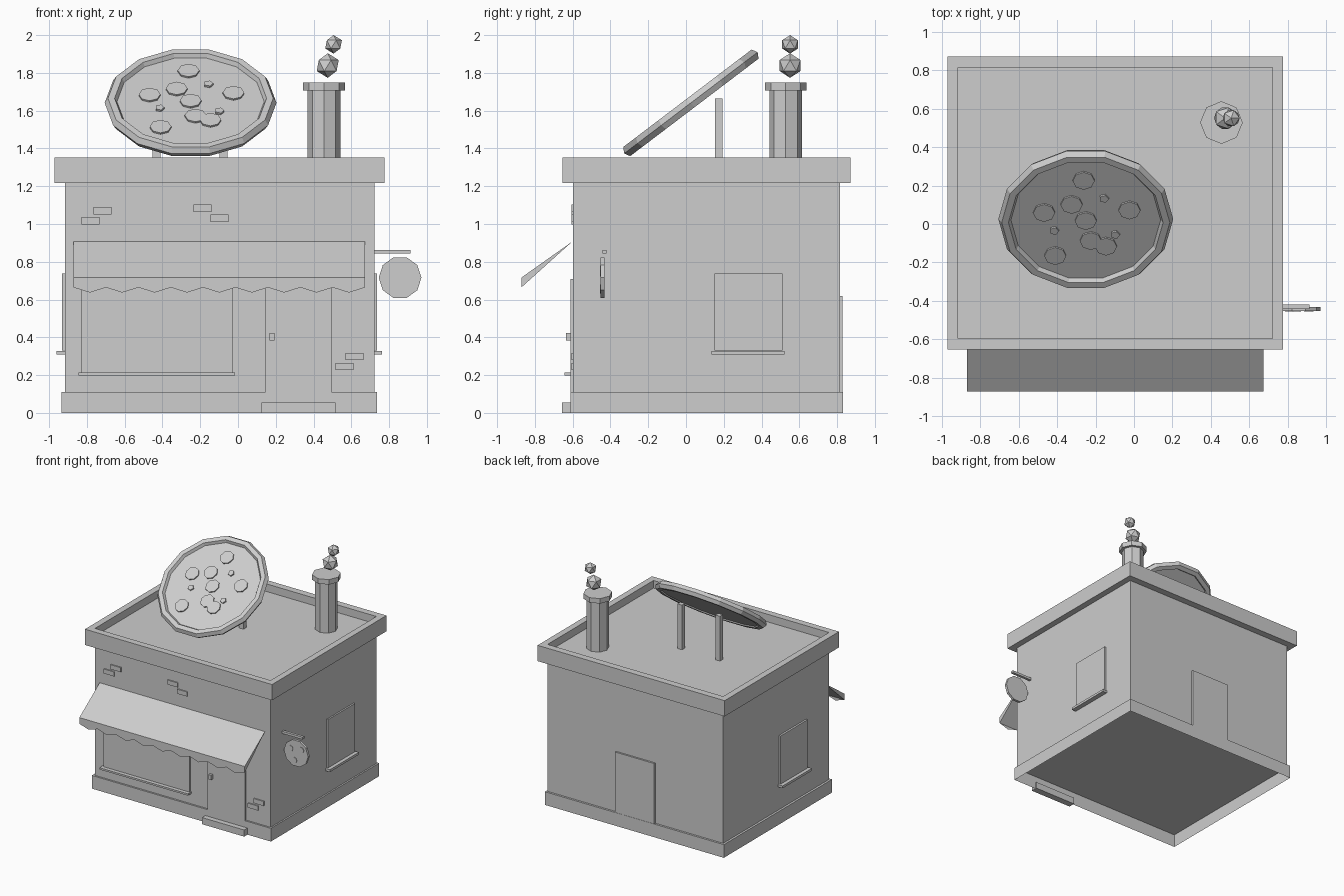
import bpy, bmesh, math
from mathutils import Matrix, Vector

if "Cube" in bpy.data.objects:
    bpy.data.objects.remove(bpy.data.objects["Cube"])

grey = bpy.data.materials.new("light_grey")
grey.diffuse_color = (0.61, 0.61, 0.61, 1)
grey.use_nodes = True
grey.node_tree.nodes["Principled BSDF"].inputs["Base Color"].default_value = grey.diffuse_color


def finish(name, bm, matrix=None):
    if matrix is not None:
        bm.transform(matrix)
    bmesh.ops.recalc_face_normals(bm, faces=bm.faces)
    me = bpy.data.meshes.new(name)
    bm.to_mesh(me)
    bm.free()
    me.materials.append(grey)
    ob = bpy.data.objects.new(name, me)
    bpy.context.collection.objects.link(ob)
    return ob


def box(name, x0, x1, y0, y1, z0, z1, open_bottom=False):
    bm = bmesh.new()
    bmesh.ops.create_cube(bm, size=1)
    if open_bottom:
        low = [f for f in bm.faces if f.calc_center_median().z < -0.4]
        bmesh.ops.delete(bm, geom=low, context='FACES_ONLY')
    m = Matrix.Translation(((x0 + x1) / 2, (y0 + y1) / 2, (z0 + z1) / 2))
    return finish(name, bm, m @ Matrix.Diagonal((x1 - x0, y1 - y0, z1 - z0, 1)))


def lathe(name, profile, sides, matrix, closed_loop=False):
    """Revolve (radius, height) points; cap the ends or join them into a ring."""
    bm = bmesh.new()
    rings = []
    for r, h in profile:
        rings.append([bm.verts.new((r * math.cos(2 * math.pi * i / sides),
                                    r * math.sin(2 * math.pi * i / sides), h))
                      for i in range(sides)])
    pairs = list(zip(rings, rings[1:]))
    if closed_loop:
        pairs.append((rings[-1], rings[0]))
    else:
        bm.faces.new(rings[0])
        bm.faces.new(rings[-1])
    for a, b in pairs:
        for i in range(sides):
            j = (i + 1) % sides
            bm.faces.new((a[i], a[j], b[j], b[i]))
    return finish(name, bm, matrix)


# Building shell; the plinth is hollow underneath
box("walls", -0.917, 0.722, -0.597, 0.814, 0.111, 1.287)
box("plinth", -0.935, 0.735, -0.612, 0.831, 0, 0.111, open_bottom=True)

# Roof parapet: an open rectangular ring around the flat roof
bm = bmesh.new()
loops = []
for x0, x1, y0, y1, z in ((-0.971, 0.775, -0.653, 0.872, 1.218),
                          (-0.971, 0.775, -0.653, 0.872, 1.351),
                          (-0.917, 0.722, -0.597, 0.814, 1.351),
                          (-0.917, 0.722, -0.597, 0.814, 1.218)):
    loops.append([bm.verts.new(p) for p in
                  ((x0, y0, z), (x1, y0, z), (x1, y1, z), (x0, y1, z))])
for k in range(4):
    a, b = loops[k], loops[(k + 1) % 4]
    for i in range(4):
        j = (i + 1) % 4
        bm.faces.new((a[i], a[j], b[j], b[i]))
finish("parapet", bm)

# Doors, step and handle
box("front_door", 0.146, 0.495, -0.612, -0.59, 0.111, 0.71)
box("door_handle", 0.167, 0.193, -0.634, -0.60, 0.382, 0.422)
box("door_step", 0.124, 0.517, -0.656, -0.60, 0, 0.056)
box("back_door", -0.284, 0.08, 0.80, 0.829, 0.111, 0.62)

# Windows with sills; the left one sits nearer the front
box("front_window", -0.828, -0.027, -0.610, -0.59, 0.21, 0.71)
box("front_sill", -0.844, -0.017, -0.643, -0.59, 0.198, 0.213)
box("right_window", 0.71, 0.735, 0.151, 0.51, 0.33, 0.737)
box("right_sill", 0.71, 0.763, 0.135, 0.522, 0.308, 0.328)
box("left_window", -0.933, -0.90, -0.29, 0.07, 0.33, 0.737)
box("left_sill", -0.961, -0.90, -0.305, 0.085, 0.308, 0.328)

# Raised bricks in staggered pairs
for x, z in ((-0.765, 1.051), (-0.828, 0.998), (-0.235, 1.064),
             (-0.146, 1.011), (0.569, 0.279), (0.516, 0.226)):
    box("brick", x, x + 0.095, -0.607, -0.59, z, z + 0.038)

# Awning: solid wedge with thin pointed flaps under its front edge
bm = bmesh.new()
section = ((-0.602, 0.907), (-0.872, 0.716), (-0.872, 0.664))
ends = [[bm.verts.new((x, y, z)) for y, z in section] for x in (-0.87, 0.673)]
for k in range(3):
    n = (k + 1) % 3
    bm.faces.new((ends[0][k], ends[0][n], ends[1][n], ends[1][k]))
bm.faces.new(ends[0])
bm.faces.new(ends[1])
finish("awning", bm)
bm = bmesh.new()
w = 1.543 / 9
for i in range(9):
    x = -0.87 + w * i
    bm.faces.new([bm.verts.new((px, -0.872, pz)) for px, pz in
                  ((x, 0.664), (x + w / 2, 0.637), (x + w, 0.664))])
finish("awning_flaps", bm)

# Hanging side sign with its bracket
box("sign_bracket", 0.71, 0.913, -0.442, -0.42, 0.843, 0.863)
face_front = Matrix.Rotation(math.pi / 2, 4, 'X')
lathe("hanging_sign", [(0.113, 0), (0.113, 0.021)], 10,
      Matrix.Translation((0.858, -0.431, 0.716)) @ face_front)
for dx, dz in ((-0.05, 0.03), (0.05, 0.04), (-0.015, -0.06)):
    lathe("sign_spot", [(0.025, 0), (0.025, 0.004)], 7,
          Matrix.Translation((0.858 + dx, -0.452, 0.716 + dz)) @ face_front)

# Tilted pizza on the roof: six-sided crust ring around a flat disc
tilt = math.radians(37.2)
pizza = Matrix.Translation((-0.251, 0.026, 1.6415)) @ Matrix.Rotation(tilt, 4, 'X')
crust = [(0.42 + 0.035 * math.cos(k * math.pi / 3), 0.035 * math.sin(k * math.pi / 3))
         for k in range(6)]
lathe("pizza_crust", crust, 14, pizza, closed_loop=True)
lathe("pizza_base", [(0.415, -0.02), (0.415, 0.008)], 14, pizza)

# Toppings given as x, z seen from the front, laid on the tilted face
slices = [(-0.262, 1.814), (-0.468, 1.687), (-0.325, 1.719), (-0.251, 1.655),
          (-0.024, 1.697), (-0.41, 1.517), (-0.225, 1.576), (-0.146, 1.554)]
bits = [(-0.156, 1.745), (-0.415, 1.618), (-0.098, 1.602)]
for name, spots, radius, sides, top in (("pepperoni", slices, 0.057, 8, 0.018),
                                        ("topping_bit", bits, 0.025, 5, 0.02)):
    for x, z in spots:
        v = (z - 1.6415 - top * math.cos(tilt)) / math.sin(tilt)
        lathe(name, [(radius, 0.0), (radius, top)], sides,
              pizza @ Matrix.Translation((x + 0.251, v, 0)))

# Posts behind the pizza
for x in (-0.452, -0.098):
    box("pizza_post", x, x + 0.042, 0.154, 0.193, 1.28, 1.664)

# Chimney with cap
at = Matrix.Translation((0.455, 0.528, 0))
lathe("chimney", [(0.087, 1.28), (0.087, 1.72)], 8, at)
lathe("chimney_cap", [(0.111, 1.708), (0.111, 1.75)], 8, at)

# Smoke puffs
for x, z, r in ((0.475, 1.839, 0.065), (0.506, 1.951, 0.049)):
    bm = bmesh.new()
    bmesh.ops.create_icosphere(bm, subdivisions=1, radius=r)
    finish("smoke_puff", bm, Matrix.Translation((x, 0.551, z)))
